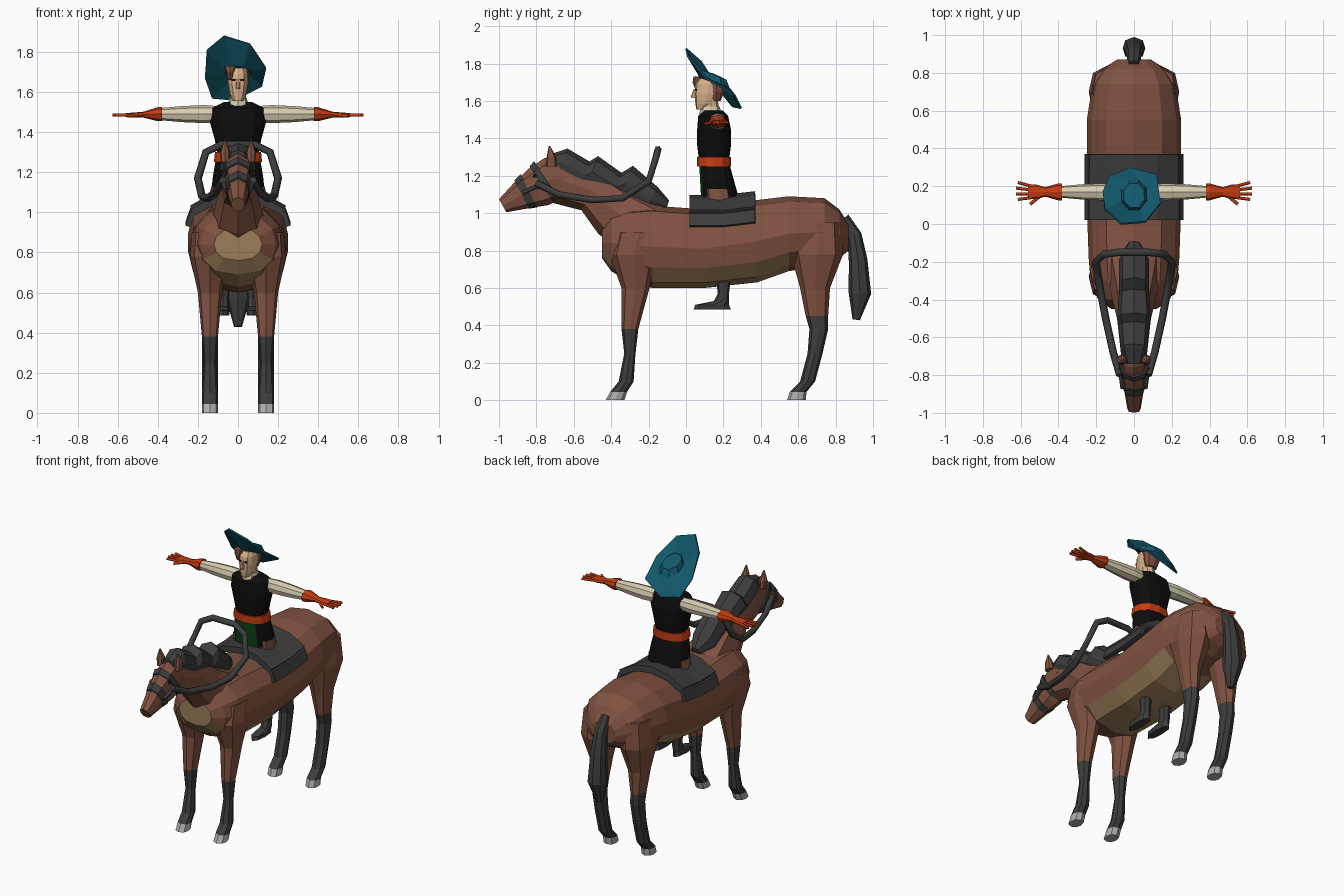
import bpy, bmesh, math
from mathutils import Vector

cube = bpy.data.objects.get("Cube")
if cube:
    bpy.data.objects.remove(cube, do_unlink=True)


def material(name, *rgb):
    mat = bpy.data.materials.new(name)
    mat.use_nodes = True
    mat.diffuse_color = (*rgb, 1)
    mat.node_tree.nodes["Principled BSDF"].inputs["Base Color"].default_value = (*rgb, 1)
    return mat


coat = material("chestnut coat", .22, .085, .053)
tan = material("tan belly", .33, .21, .1)
dark = material("dark grey leather", .046, .046, .046)
hoof = material("pale grey hoof", .42, .42, .42)
black = material("black cloth", .004, .004, .004)
orange = material("burnt orange", .55, .045, .006)
cream = material("cream linen", .68, .61, .44)
skin = material("skin", .7, .44, .25)
teal = material("teal felt", .006, .1, .15)
green = material("dark green cloth", .002, .055, .006)

UPRIGHT = Vector((0, 1))
LEVEL = Vector((1, 0))
SIDES = {"left": 1, "right": -1}


def surface(name, rings, mats, rule=None, closed=True, caps=True, thick=0):
    """Join successive rings of points with quads."""
    bm = bmesh.new()
    rows = [[bm.verts.new(point) for point in ring] for ring in rings]
    count = len(rows[0])
    for near, far in zip(rows, rows[1:]):
        for i in range(count if closed else count - 1):
            j = (i + 1) % count
            bm.faces.new((near[i], near[j], far[j], far[i]))
    if caps:
        bm.faces.new(rows[0])
        bm.faces.new(rows[-1])
    bmesh.ops.recalc_face_normals(bm, faces=bm.faces[:])
    if rule:
        for face in bm.faces:
            face.material_index = rule(face.calc_center_median(), face.normal)
    mesh = bpy.data.meshes.new(name)
    bm.to_mesh(mesh)
    bm.free()
    for mat in mats:
        mesh.materials.append(mat)
    obj = bpy.data.objects.new(name, mesh)
    bpy.context.collection.objects.link(obj)
    if thick:
        solid = obj.modifiers.new("thickness", "SOLIDIFY")
        solid.thickness, solid.offset = thick, 0


def loft(name, spine, mats, rule=None, across=None, sides=8, x=0, side=1, sideways=False):
    """Spine of (y, z, radius, half width); rings face along it unless across is set."""
    rings = []
    for i, (y, z, radius, *width) in enumerate(spine):
        half = width[0] if width else radius
        before, after = spine[max(i - 1, 0)], spine[min(i + 1, len(spine) - 1)]
        normal = across or Vector((before[1] - after[1], after[0] - before[0])).normalized()
        ring = []
        for k in range(sides):
            angle = math.tau * k / sides
            bulge = math.copysign(abs(math.sin(angle)) ** .75, math.sin(angle))
            a, b = Vector((y, z)) - normal * radius * math.cos(angle)
            c = x + half * bulge
            ring.append((side * a, c, b) if sideways else (side * c, a, b))
        rings.append(ring)
    surface(name, rings, mats, rule)


def strap(name, points, radius, mat):
    curve = bpy.data.curves.new(name, "CURVE")
    curve.dimensions, curve.bevel_depth, curve.bevel_resolution = "3D", radius, 1
    curve.use_fill_caps = True
    spline = curve.splines.new("POLY")
    spline.points.add(len(points) - 1)
    for point, position in zip(spline.points, points):
        point.co = (*position, 1)
    curve.materials.append(mat)
    bpy.context.collection.objects.link(bpy.data.objects.new(name, curve))


# Horse barrel with tan belly and chest
def body_colour(center, normal):
    belly = -.2 < center.y < .56 and normal.z < -.3 and center.z < .73
    chest = center.y < -.28 and abs(center.x) < .14 and center.z < .88
    return int(belly or chest)


barrel = [(-.45, .84, .08, .12), (-.4, .84, .15, .19), (-.3, .83, .2, .23),
          (-.18, .82, .22, .24), (.1, .81, .21, .25), (.38, .85, .22, .25),
          (.55, .89, .2, .25), (.74, .9, .18, .22), (.82, .89, .13, .17), (.87, .87, .07, .09)]
loft("horse_body", barrel, [coat, tan], body_colour, across=UPRIGHT, sides=12)

# Neck, head, mane and tail
loft("neck", [(-.68, 1.18, .13, .07), (-.5, 1.12, .12, .09), (-.38, 1.01, .15, .12),
              (-.2, .9, .17, .16)], [coat])
loft("horse_head", [(-.64, 1.19, .12, .07), (-.72, 1.18, .12, .07), (-.79, 1.14, .11, .065),
                    (-.89, 1.09, .075, .05), (-.98, 1.04, .04, .035)], [coat])
loft("mane", [(-.74, 1.27, .04), (-.66, 1.27, .08, .07), (-.54, 1.2, .08), (-.5, 1.22, .09),
              (-.37, 1.14, .08), (-.32, 1.16, .1, .08), (-.19, 1.07, .08), (-.1, 1.04, .03)], [dark])
loft("tail", [(.83, .96, .05, .03), (.9, .88, .04), (.92, .75, .05), (.93, .57, .06),
              (.91, .43, .02)], [dark])

# Bridle bands
loft("noseband", [(-.88, 1.1, .085, .055), (-.84, 1.12, .1, .065)], [dark])
loft("throat_band", [(-.77, 1.15, .12, .075), (-.74, 1.17, .13, .08)], [dark])


# Horse legs, ears, eyes and cheek straps
def leg_colour(sock):
    return lambda center, normal: 2 if center.z < .045 else int(center.z < sock)


front_leg = [(-.38, 0, .05, .04), (-.36, .045, .045, .04), (-.32, .1, .04), (-.3, .25, .03),
             (-.3, .38, .045, .04), (-.27, .6, .075, .06), (-.28, .78, .13, .1), (-.25, .9, .13, .09)]
hind_leg = [(.59, 0, .05, .04), (.6, .045, .045, .04), (.65, .1, .04), (.69, .25, .04),
            (.71, .38, .05, .04), (.7, .45, .06, .04), (.69, .6, .08, .06), (.7, .78, .14, .1),
            (.7, .95, .13, .08)]
legs = {"front_leg": (front_leg, .38), "hind_leg": (hind_leg, .45)}
for label, side in SIDES.items():
    for part, (spine, sock) in legs.items():
        loft(f"{label}_{part}", spine, [coat, dark, hoof], leg_colour(sock),
             across=LEVEL, x=.14, side=side)
    loft(label + "_horse_ear", [(-.72, 1.25, .03, .02), (-.72, 1.3, .025), (-.73, 1.36, .004)],
         [coat], across=LEVEL, x=.065, side=side)
    loft(label + "_horse_eye", [(-.81, 1.19, .012, .004), (-.8, 1.21, .012, .004)],
         [black], across=LEVEL, x=.06, side=side)
    strap(label + "_cheek_strap", [(side * .06, -.87, 1.11), (side * .075, -.76, 1.16)],
          .012, dark)

# Reins: one mirrored loop
rein = [(.075, -.8, 1.16), (.11, -.68, 1.1), (.15, -.5, 1.07), (.18, -.34, 1.08),
        (.2, -.2, 1.17), (.16, -.16, 1.3), (.08, -.15, 1.34)]
mirrored = [(-x, y, z) for x, y, z in reversed(rein)]
strap("reins", rein + mirrored, .02, dark)

# Saddle: arched pad with a shorter raised seat
arch = [(.25, .93), (.23, .99), (.12, 1.05), (0, 1.07)]
arch += [(-x, z) for x, z in arch[-2::-1]]
for name, outline, lift in (("saddle_pad", arch, 0), ("saddle_seat", arch[1:-1], .015)):
    rows = [[(x, y, z + lift + rise) for x, z in outline] for y, rise in ((.02, 0), (.2, 0), (.37, .02))]
    surface(name, rows, [dark], closed=False, caps=False, thick=.025)

# Rider clothing, with a green panel at the skirt front
loft("vest", [(.15, 1.28, .08, .1), (.15, 1.36, .09, .115), (.15, 1.45, .09, .14),
              (.145, 1.52, .08, .13), (.145, 1.55, .05, .07)], [black], across=LEVEL, sides=12)
loft("coat_skirt", [(.18, 1.09, .1, .135), (.165, 1.18, .09, .125), (.15, 1.27, .08, .11)],
     [black, green], lambda center, normal: int(normal.y < -.5 and abs(center.x) < .06),
     across=LEVEL, sides=12)
loft("belt", [(.15, 1.25, .09, .12), (.15, 1.3, .09, .115)], [orange], across=LEVEL, sides=12)
loft("collar", [(.13, 1.53, .06, .05), (.13, 1.57, .05, .045)], [cream], across=LEVEL)

# Rider head
loft("rider_neck", [(.14, 1.53, .04), (.13, 1.61, .04)], [skin], across=LEVEL)
loft("rider_face", [(.08, 1.555, .025), (.1, 1.585, .05, .04), (.115, 1.64, .07, .05),
                    (.12, 1.69, .07, .05), (.12, 1.72, .05, .04)], [skin], across=LEVEL, sides=12)
loft("nose", [(.045, 1.615, .015, .01), (.045, 1.625, .018, .01), (.05, 1.665, .008)],
     [skin], across=LEVEL)
loft("hair", [(.16, 1.6, .025, .04), (.165, 1.65, .04, .055), (.16, 1.7, .05, .055),
              (.13, 1.72, .05, .045)], [coat], across=LEVEL)
loft("hair_lock", [(.07, 1.66, .02, .012), (.07, 1.7, .035, .02), (.07, 1.73, .03)],
     [coat], across=LEVEL, x=-.04)

# Hat: upswept brim rising to a low crown
brim = [(-.07, 0, 1.88), (.06, .01, 1.84), (.14, .11, 1.72), (.12, .26, 1.63),
        (-.02, .295, 1.56), (-.13, .25, 1.57), (-.165, .17, 1.67), (-.155, .08, 1.81)]


def crown(radius, height):
    ring = []
    for i in range(len(brim)):
        angle = math.tau * i / len(brim) - math.radians(110)
        back = radius * 1.2 * math.sin(angle)
        ring.append((radius * math.cos(angle), .15 + back, height - back * .4))
    return ring


surface("hat", [brim, crown(.07, 1.7), crown(.055, 1.735), crown(.001, 1.74)],
        [teal], caps=False, thick=.01)

# Rider arms, hands, legs and boots
sleeve = [(.1, 1.49, .04), (.17, 1.49, .045), (.28, 1.49, .04), (.39, 1.49, .03)]
glove = [(.38, 1.49, .035, .045), (.4, 1.49, .035, .045), (.47, 1.487, .015, .025),
         (.52, 1.485, .013, .04), (.56, 1.485, .01, .036)]
thigh = [(.2, .69, .045, .04), (.18, 1.05, .075, .065), (.17, 1.13, .07, .06)]
boot = [(.14, .485, .1, .03), (.14, .51, .09, .035), (.19, .53, .04, .03), (.2, .57, .03),
        (.2, .7, .045, .04)]
for label, side in SIDES.items():
    for part, spine, mat in (("sleeve", sleeve, cream), ("glove", glove, orange)):
        loft(f"{label}_{part}", spine, [mat], across=UPRIGHT, x=.17, side=side, sideways=True)
    for part, spine, mat in (("thigh", thigh, coat), ("boot", boot, dark)):
        loft(f"{label}_{part}", spine, [mat], across=LEVEL, x=.075, side=side)
    loft(label + "_eye", [(.055, 1.655, .008, .01), (.055, 1.665, .008, .01)], [black],
         across=LEVEL, x=.022, side=side)
    for i, name in enumerate(("index", "middle", "ring", "little")):
        root, reach = .14 + i * .02, .63 - abs(i - 1.5) * .01
        tip = root + (i - 1) * .01
        strap(f"{label}_{name}_finger", [(side * .54, root, 1.485), (side * reach, tip, 1.485)],
              .008, orange)
    strap(label + "_thumb", [(side * .49, .155, 1.485), (side * .55, .105, 1.48)], .009, orange)
